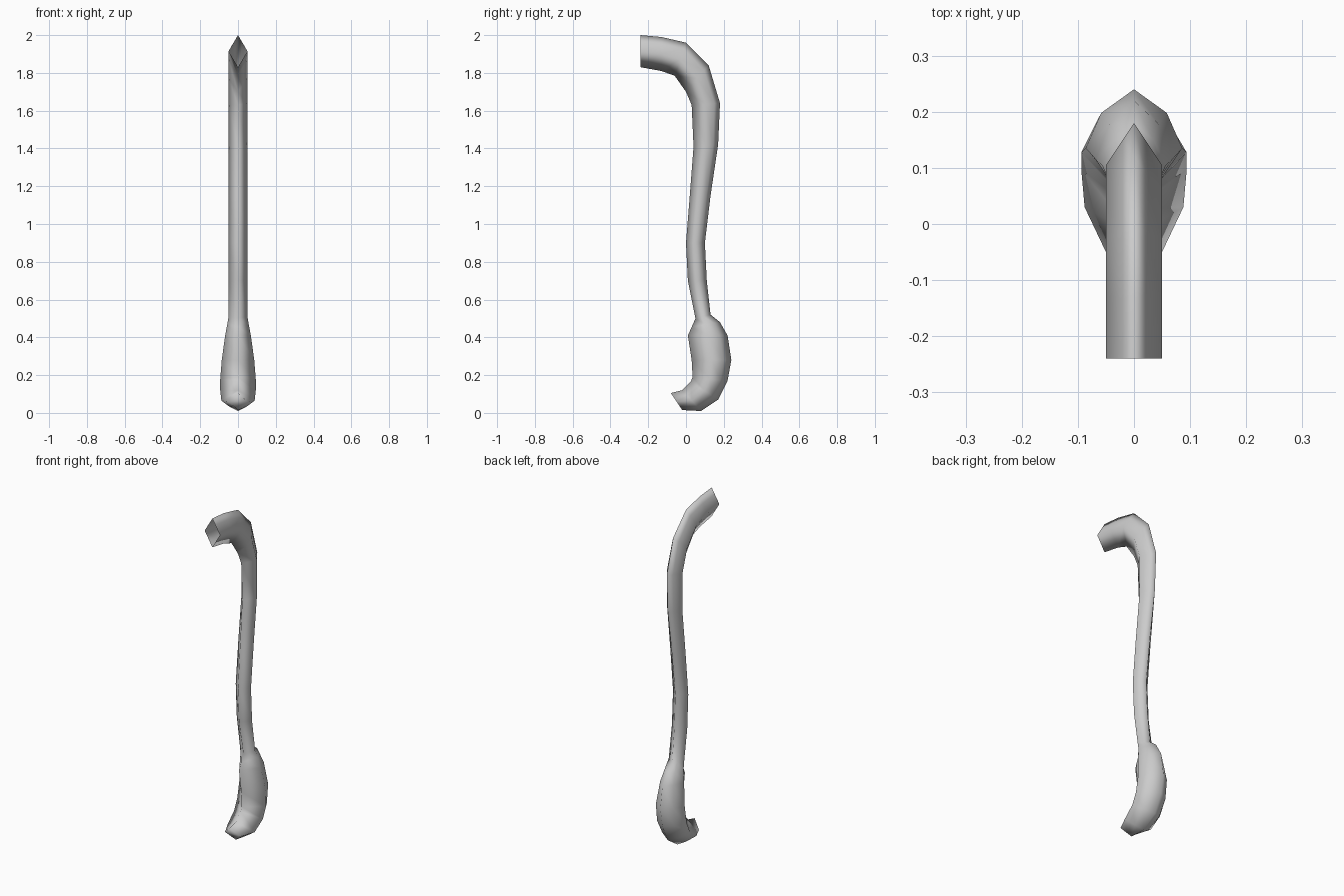
import bpy, bmesh

# Each section: front point (y, z), back point (y, z), half width, fullness of the back
SECTIONS = [
    (-.24, 1.83, -.24, 2.00, .05, .4),
    (-.13, 1.81, -.13, 1.99, .05, .4),
    (-.06, 1.785, .00, 1.96, .05, .4),
    (.00, 1.70, .12, 1.84, .05, .4),
    (.03, 1.63, .18, 1.64, .05, .4),
    (.04, 1.41, .17, 1.42, .05, .4),
    (.02, 1.15, .13, 1.15, .05, .4),
    (.00, .90, .10, .90, .05, .4),
    (.01, .70, .11, .70, .05, .4),
    (.05, .50, .13, .52, .05, .45),
    (.03, .455, .18, .48, .057, .6),
    (.01, .41, .22, .41, .068, .65),
    (.03, .28, .24, .28, .086, .68),
    (.035, .19, .22, .17, .094, .65),
    (.025, .165, .17, .07, .094, .6),
    (-.02, .12, .08, .01, .088, .5),
    (-.08, .105, -.02, .015, .05, .4),
]

bm = bmesh.new()
rings = []
for fy, fz, by, bz, w, full in SECTIONS:
    def at(x, t):
        return bm.verts.new((x, fy + (by - fy) * t, fz + (bz - fz) * t))
    rings.append([at(0, 0), at(w, .5), at(w * full, .8),
                  at(0, 1), at(-w * full, .8), at(-w, .5)])

# Tube walls between neighbouring sections; the top end stays open
for a, b in zip(rings, rings[1:]):
    for i in range(6):
        j = (i + 1) % 6
        bm.faces.new((a[i], b[i], b[j], a[j]))
bm.faces.new(rings[-1])          # closed lower tip
bmesh.ops.recalc_face_normals(bm, faces=bm.faces)
for f in bm.faces:
    f.smooth = True

# Curved stem with bulbous foot
mesh = bpy.data.meshes.new("curved_stem")
bm.to_mesh(mesh)
bm.free()
stem = bpy.data.objects.new("curved_stem", mesh)
bpy.context.collection.objects.link(stem)
